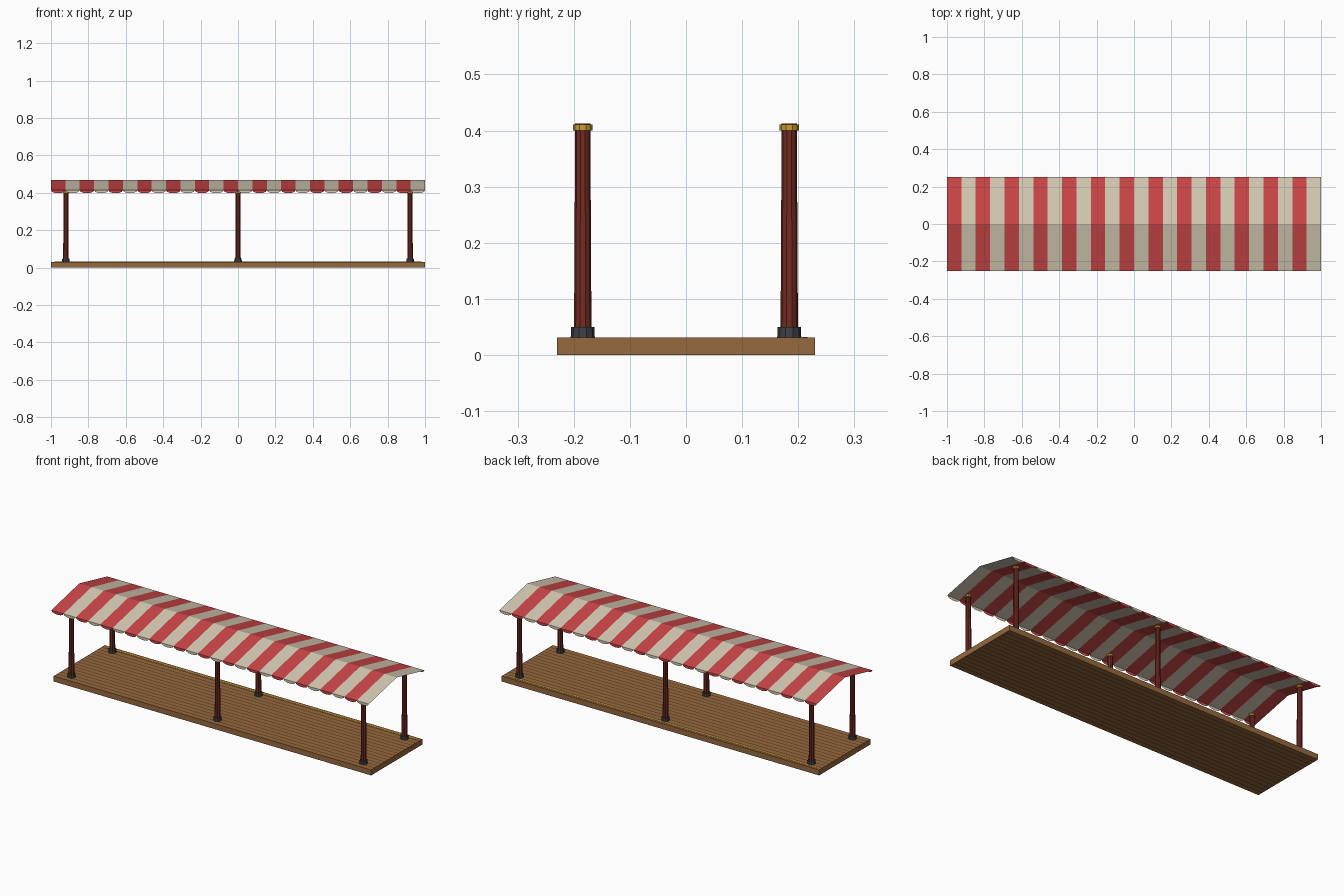
import bpy, bmesh, math
from mathutils import Matrix

old = bpy.data.objects.get("Cube")
if old:
    bpy.data.objects.remove(old, do_unlink=True)


def material(name, *srgb):
    lin = [((c / 255 + 0.055) / 1.055) ** 2.4 for c in srgb] + [1.0]
    m = bpy.data.materials.new(name)
    m.use_nodes = True
    m.diffuse_color = lin
    m.node_tree.nodes["Principled BSDF"].inputs["Base Color"].default_value = lin
    return m


RED = material("awning red", 202, 69, 71)
CREAM = material("awning cream", 212, 201, 178)
WOOD = material("deck wood", 150, 104, 61)
GROOVE = material("deck groove", 98, 65, 38)
MAROON = material("post maroon", 116, 43, 34)
IRON = material("foot iron", 62, 64, 68)
GOLD = material("gold", 200, 158, 48)


def finish(name, bm, *mats):
    mesh = bpy.data.meshes.new(name)
    bm.to_mesh(mesh)
    bm.free()
    for m in mats:
        mesh.materials.append(m)
    obj = bpy.data.objects.new(name, mesh)
    bpy.context.collection.objects.link(obj)
    return obj


def face(bm, points, index=0):
    f = bm.faces.new([bm.verts.new(p) for p in points])
    f.material_index = index
    return f


# Deck: long planks separated by narrow painted grooves
HALF_X, HALF_Y, DECK = 1.0, 0.23, 0.031
PLANKS, GAP = 15, 0.007
bm = bmesh.new()
pitch = 2 * HALF_Y / PLANKS
ys = [-HALF_Y]
for i in range(1, PLANKS):
    y = -HALF_Y + i * pitch
    ys += [y - GAP / 2, y + GAP / 2]
ys.append(HALF_Y)
for i, (a, b) in enumerate(zip(ys, ys[1:])):
    for z in (0, DECK):
        face(bm, [(-HALF_X, a, z), (HALF_X, a, z), (HALF_X, b, z), (-HALF_X, b, z)], i % 2)
    for x in (-HALF_X, HALF_X):
        face(bm, [(x, a, 0), (x, b, 0), (x, b, DECK), (x, a, DECK)])
for y in (-HALF_Y, HALF_Y):
    face(bm, [(-HALF_X, y, 0), (HALF_X, y, 0), (HALF_X, y, DECK), (-HALF_X, y, DECK)])
bmesh.ops.remove_doubles(bm, verts=bm.verts, dist=1e-5)
bmesh.ops.recalc_face_normals(bm, faces=bm.faces)
finish("deck", bm, WOOD, GROOVE)

# Yellow safety line along the rear edge
bm = bmesh.new()
bmesh.ops.create_cube(bm, size=1, matrix=Matrix.Translation((0, 0.212, DECK))
                      @ Matrix.Diagonal((1.96, 0.009, 0.002, 1)))
finish("edge_line", bm, GOLD)


# Posts: iron foot, tapered shaft and gold collar
def post_part(name, x, y, z0, z1, r0, r1, mat):
    bm = bmesh.new()
    bmesh.ops.create_cone(bm, cap_ends=True, segments=10, radius1=r0, radius2=r1,
                          depth=z1 - z0, matrix=Matrix.Translation((x, y, (z0 + z1) / 2))
                          @ Matrix.Rotation(math.pi / 2, 4, "Z"))
    # Turn a corner of the section towards the deck ends
    bmesh.ops.rotate(bm, verts=bm.verts, cent=(x, y, 0),
                     matrix=Matrix.Rotation(math.pi / 2, 3, "Z"))
    finish(name, bm, mat)


for side, y in (("front", -0.184), ("back", 0.184)):
    for place, x in (("right", -0.92), ("middle", 0), ("left", 0.92)):
        tag = f"{side}_{place}"
        post_part(f"{tag}_foot", x, y, DECK, 0.05, 0.0215, 0.0205, IRON)
        post_part(f"{tag}_shaft", x, y, 0.048, 0.413, 0.0155, 0.0135, MAROON)
        post_part(f"{tag}_collar", x, y, 0.4, 0.411, 0.0174, 0.0174, GOLD)

# Awning: striped gable sheet
STRIPES, EAVE_Y, EAVE_Z, RIDGE_Z = 26, 0.2515, 0.414, 0.47
width = 2 * HALF_X / STRIPES
bm = bmesh.new()
for i in range(STRIPES):
    a = -HALF_X + i * width
    b = a + width
    face(bm, [(a, -EAVE_Y, EAVE_Z), (b, -EAVE_Y, EAVE_Z), (b, 0, RIDGE_Z), (a, 0, RIDGE_Z)], i % 2)
    face(bm, [(a, 0, RIDGE_Z), (b, 0, RIDGE_Z), (b, EAVE_Y, EAVE_Z), (a, EAVE_Y, EAVE_Z)], i % 2)
bmesh.ops.remove_doubles(bm, verts=bm.verts, dist=1e-5)
finish("awning", bm, RED, CREAM)

# Scalloped valances hanging from both eaves
for name, s in (("front_valance", -1), ("back_valance", 1)):
    bm = bmesh.new()
    for i in range(STRIPES):
        mid = -HALF_X + (i + 0.5) * width
        arc = [math.pi * (1 + k / 6) for k in range(7)]
        pts = [(mid - s * width / 2 * math.cos(t), s * EAVE_Y, EAVE_Z + 0.016 * math.sin(t))
               for t in arc]
        face(bm, pts, i % 2)
    finish(name, bm, RED, CREAM)
